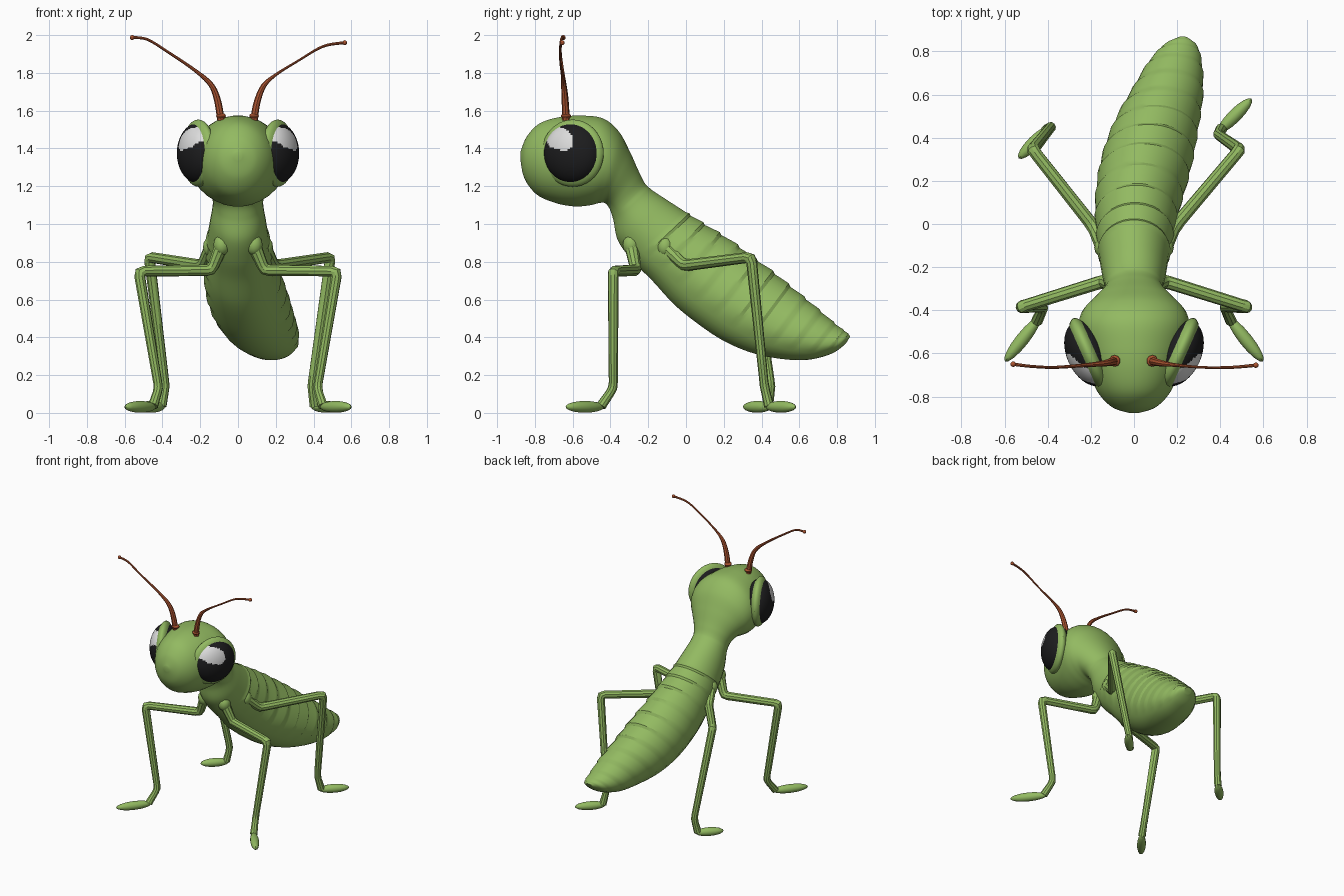
import bpy, bmesh, math
from mathutils import Vector, Matrix

if "Cube" in bpy.data.objects:
    bpy.data.objects.remove(bpy.data.objects["Cube"])


def material(name, rgb):
    m = bpy.data.materials.new(name)
    m.diffuse_color = (*rgb, 1)
    m.use_nodes = True
    m.node_tree.nodes["Principled BSDF"].inputs["Base Color"].default_value = m.diffuse_color
    return m


GREEN = material("leaf_green", (0.29, 0.49, 0.12))
BLACK = material("eye_black", (0.012, 0.012, 0.013))
WHITE = material("eye_glint", (0.72, 0.72, 0.72))
RUST = material("antenna_rust", (0.42, 0.09, 0.03))


def finish(bm, name, *mats):
    bmesh.ops.recalc_face_normals(bm, faces=bm.faces)
    me = bpy.data.meshes.new(name)
    bm.to_mesh(me)
    bm.free()
    ob = bpy.data.objects.new(name, me)
    bpy.context.collection.objects.link(ob)
    for m in mats:
        me.materials.append(m)
    bpy.ops.object.select_all(action='DESELECT')
    ob.select_set(True)
    bpy.context.view_layer.objects.active = ob
    bpy.ops.object.shade_smooth_by_angle(angle=math.radians(32))
    return ob


def loft(bm, rings):
    """Skin a list of closed point rings and cap both ends."""
    vs = [[bm.verts.new(p) for p in r] for r in rings]
    n = len(vs[0])
    for a, b in zip(vs, vs[1:]):
        for i in range(n):
            j = (i + 1) % n
            bm.faces.new((a[i], a[j], b[j], b[i]))
    bm.faces.new(vs[0])
    bm.faces.new(vs[-1])


def ellipsoid(bm, center, radii, yaw=0, u=24, v=16):
    mat = (Matrix.Translation(center) @ Matrix.Rotation(yaw, 4, 'Z')
           @ Matrix.Diagonal((*radii, 1)))
    bmesh.ops.create_uvsphere(bm, u_segments=u, v_segments=v, radius=1, matrix=mat)


def catmull(pts, steps):
    """Smooth samples through tuples of any length, as (parameter, tuple)."""
    p = [pts[0]] + list(pts) + [pts[-1]]
    out = []
    for k in range(len(pts) - 1):
        for s in range(steps):
            t = s / steps
            w = (-t + 2*t*t - t**3, 2 - 5*t*t + 3*t**3,
                 t + 4*t*t - 3*t**3, t**3 - t*t)
            out.append((k + t, tuple(0.5 * sum(w[j] * p[k + j][c] for j in range(4))
                                     for c in range(len(pts[0])))))
    return out + [(len(pts) - 1, tuple(pts[-1]))]


def tube(bm, pts, sides=10):
    """Round tube through (x, y, z, radius) points."""
    P = [Vector(p[:3]) for p in pts]
    rings, u = [], None
    for i, p in enumerate(P):
        d = Vector()
        if i:
            d += (p - P[i - 1]).normalized()
        if i < len(P) - 1:
            d += (P[i + 1] - p).normalized()
        d.normalize()
        u = d.orthogonal() if u is None else u - d * u.dot(d)
        u.normalize()
        w = d.cross(u)
        rings.append([p + pts[i][3] * (u * math.cos(a) + w * math.sin(a))
                      for a in (2 * math.pi * k / sides for k in range(sides))])
    loft(bm, rings)


# Head, neck and body: rings of (top y, top z, bottom y, bottom z, centre x, half width)
SECTIONS = [
    (-.877, 1.38, -.877, 1.34, 0, .02), (-.845, 1.46, -.855, 1.24, 0, .10),
    (-.78, 1.53, -.79, 1.155, 0, .165), (-.68, 1.565, -.69, 1.11, 0, .212),
    (-.56, 1.575, -.59, 1.092, 0, .242), (-.44, 1.56, -.51, 1.098, 0, .258),
    (-.355, 1.49, -.46, 1.11, 0, .24), (-.295, 1.38, -.43, 1.11, 0, .195),
    (-.245, 1.27, -.405, 1.08, 0, .15), (-.20, 1.195, -.385, 1.02, 0, .132),
    (-.10, 1.125, -.36, .91, 0, .145), (0, 1.06, -.28, .80, 0, .16),
    (.10, .995, -.18, .70, .005, .175), (.22, .92, -.06, .57, .015, .19),
    (.35, .825, .07, .465, .04, .203), (.47, .735, .20, .38, .07, .203),
    (.58, .645, .34, .32, .105, .19), (.69, .555, .49, .287, .15, .165),
    (.79, .47, .64, .28, .185, .13), (.85, .425, .77, .313, .212, .085),
    (.87, .405, .845, .365, .225, .03)]
SIDES, STEPS = 32, 8
rings = []
for i, (t, (ty, tz, by, bz, xc, hw)) in enumerate(catmull(SECTIONS, STEPS)):
    mid = Vector((xc, (ty + by) / 2, (tz + bz) / 2))
    up = Vector((0, (ty - by) / 2, (tz - bz) / 2))
    ring = []
    for k in range(SIDES):
        a = 2 * math.pi * (k + .5) / SIDES
        f = 1
        # overlapping back plates, stepped at each segment
        if 9 <= t < 19.3 and math.sin(a) > -.35:
            f = 1.015 + .045 * ((i % 6) / 5 - .3) * (1 if t > 11 else 0)
        ring.append(mid + f * (up * math.sin(a) + Vector((hw * math.cos(a), 0, 0))))
    rings.append(ring)
bm = bmesh.new()
loft(bm, rings)
finish(bm, "head_and_body", GREEN)

# Eyes with a pale glint, set in shallow sockets
EYE, YAW = Vector((.21, -.6, 1.375)), math.radians(-24)


def mirrored(ob):
    ob.modifiers.new("mirror", 'MIRROR').use_clip = False


bm = bmesh.new()
ellipsoid(bm, EYE, (.06, .178, .178), YAW, 32, 20)
mirrored(finish(bm, "eye_sockets", GREEN))

bm = bmesh.new()
ellipsoid(bm, EYE, (.102, .16, .16), YAW, 72, 48)
for f in bm.faces:
    c = f.calc_center_median()
    dy, dz = (c.y + .672) / .07, (c.z - 1.452) / .06
    if c.x > .17 and abs(dy) ** 2.6 + abs(dz + .25 * dy) ** 2.6 < 1:
        f.material_index = 1
mirrored(finish(bm, "eyes", BLACK, WHITE))

# Antennae
ANTENNAE = {
    "right_antenna": [(.085, -.635, 1.55, .02), (.10, -.64, 1.64, .018), (.135, -.647, 1.73, .014),
                      (.20, -.655, 1.79, .008), (.32, -.665, 1.865, .006), (.45, -.665, 1.94, .007),
                      (.565, -.655, 1.96, .008)],
    "left_antenna": [(-.09, -.635, 1.55, .02), (-.11, -.64, 1.66, .018), (-.145, -.647, 1.74, .014),
                     (-.23, -.655, 1.815, .009), (-.37, -.665, 1.91, .007), (-.48, -.66, 1.977, .007),
                     (-.56, -.65, 1.987, .008)]}
for name, pts in ANTENNAE.items():
    bm = bmesh.new()
    tube(bm, [p for _, p in catmull(pts, 5)], 8)
    ellipsoid(bm, pts[0][:2] + (1.572,), (.027, .027, .016), u=10, v=8)
    ellipsoid(bm, pts[-1][:3], (.013, .013, .013), u=10, v=8)
    finish(bm, name, RUST)

# Legs: hip, hip joint, knee, ankle, heel, then the toe tip
RADII = (.038, .031, .029, .024, .027)


def leg(name, pts):
    pts = [Vector(p) for p in pts]
    path = [(*pts[0], RADII[0])]
    for i in range(1, 4):                        # rounded corners at the joints
        p, r = pts[i], RADII[i]
        a, b = (pts[i - 1] - p).normalized(), (pts[i + 1] - p).normalized()
        path += [(*(p + a * .03), r), (*(p + (a + b) * .007), r * 1.05), (*(p + b * .03), r)]
    path.append((*pts[4], RADII[4]))
    bm = bmesh.new()
    tube(bm, path)
    # hip lump and flattened foot
    ellipsoid(bm, pts[0], (.045, .045, .055), u=12, v=8)
    d = pts[5] - pts[4]
    ellipsoid(bm, (pts[4] + pts[5]) / 2 - Vector((0, 0, .003)), (d.length / 2 + .022, .031, .031),
              math.atan2(d.y, d.x), 16, 10)
    finish(bm, name, GREEN)


for side, s in (("right", 1), ("left", -1)):
    leg("front_leg_" + side, [(s * .085, -.29, .89), (s * .14, -.265, .755), (s * .525, -.385, .75),
                              (s * .42, -.385, .13), (s * .45, -.45, .036), (s * .585, -.62, .034)])
    foot = ((.39, .415, .14), (.405, .44, .036), (.53, .565, .034)) if s > 0 else \
           ((-.385, .45, .14), (-.405, .435, .036), (-.52, .32, .034))
    leg("back_leg_" + side, [(s * .14, -.11, .88), (s * .19, -.01, .78),
                             (s * (.49 if s > 0 else .47), .345, .825), *foot])
